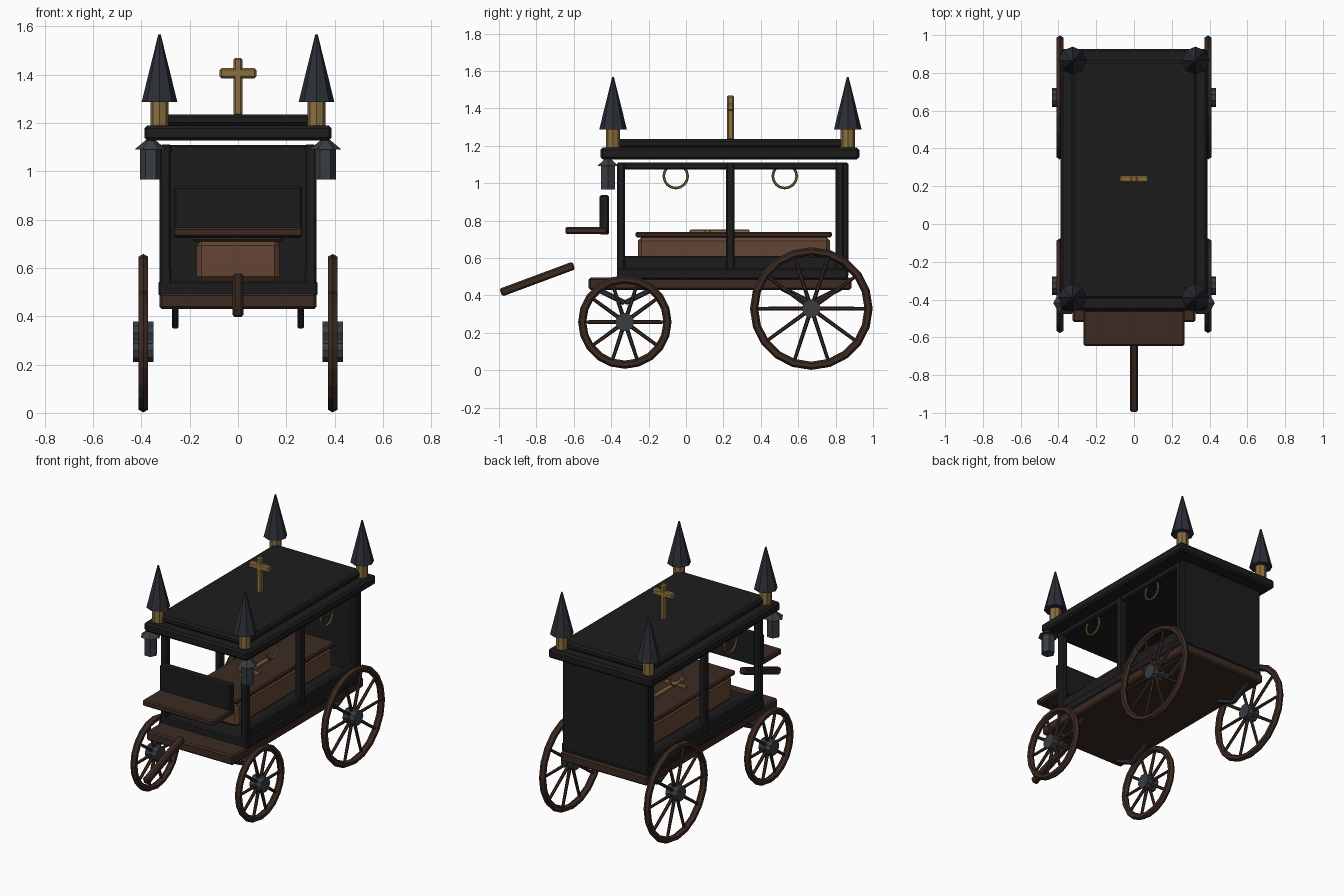
import bpy, bmesh
from math import pi, sin, cos, atan2
from mathutils import Vector, Matrix

if "Cube" in bpy.data.objects:
    bpy.data.objects.remove(bpy.data.objects["Cube"])


def material(name, rgb):
    m = bpy.data.materials.new(name)
    m.diffuse_color = (*rgb, 1)
    m.use_nodes = True
    m.node_tree.nodes["Principled BSDF"].inputs["Base Color"].default_value = m.diffuse_color
    return m


BLACK = material("black_paint", (0.012, 0.012, 0.012))
WOOD = material("dark_wood", (0.045, 0.023, 0.016))
COFFIN = material("coffin_wood", (0.13, 0.06, 0.035))
GOLD = material("gold", (0.26, 0.16, 0.05))
SLATE = material("slate", (0.025, 0.028, 0.038))
IRON = material("iron", (0.04, 0.047, 0.055))


def finish(name, bm, mat):
    me = bpy.data.meshes.new(name)
    bm.to_mesh(me)
    bm.free()
    me.materials.append(mat)
    ob = bpy.data.objects.new(name, me)
    bpy.context.collection.objects.link(ob)
    return ob


def box(name, x, y, z, mat, bevel=0.008):
    """Bevelled box from (min, max) ranges."""
    bm = bmesh.new()
    bmesh.ops.create_cube(bm, size=1)
    for v in bm.verts:
        v.co = [(r[0] + r[1]) / 2 + c * (r[1] - r[0]) for r, c in zip((x, y, z), v.co)]
    ob = finish(name, bm, mat)
    mod = ob.modifiers.new("bevel", "BEVEL")
    mod.width, mod.segments = bevel, 1
    return ob


def bar(name, a, b, w, mat):
    """Square bar between two points lying in a plane of constant x."""
    a, b = Vector(a), Vector(b)
    n = (b - a).length / 2
    ob = box(name, (-w / 2, w / 2), (-n, n), (-w / 2, w / 2), mat, w * 0.2)
    d = b - a
    ob.location = (a + b) / 2
    ob.rotation_euler = (atan2(d.z, d.y), 0, 0)
    return ob


def cone(name, loc, r1, r2, depth, sides, mat, rot=(0, 0, 0)):
    bm = bmesh.new()
    bmesh.ops.create_cone(bm, cap_ends=True, segments=sides, radius1=r1, radius2=r2, depth=depth)
    ob = finish(name, bm, mat)
    ob.location, ob.rotation_euler = loc, rot
    return ob


def ring(name, loc, major, minor, n, m, mat):
    """Torus whose axis runs along x."""
    bpy.ops.mesh.primitive_torus_add(major_segments=n, minor_segments=m, major_radius=major,
                                     minor_radius=minor, location=loc, rotation=(0, pi / 2, 0))
    ob = bpy.context.object
    ob.name = name
    ob.data.materials.append(mat)
    return ob


def wheel(name, x, y, z, r, spokes, sides):
    ring(name + "_rim", (x, y, z), r - 0.022, 0.022, sides, 6, WOOD)
    cone(name + "_hub", (x, y, z), 0.05, 0.05, 0.086, 10, IRON, (0, pi / 2, 0))
    bm = bmesh.new()
    for i in range(spokes):
        rot = Matrix.Rotation(2 * pi * i / spokes + pi / 2, 4, 'X')
        bmesh.ops.create_cone(bm, cap_ends=True, segments=6, radius1=0.011, radius2=0.009, depth=r - 0.06,
                              matrix=rot @ Matrix.Translation((0, 0, r / 2 + 0.008)))
    finish(name + "_spokes", bm, WOOD).location = (x, y, z)


# chassis, draught pole and driver's seat
box("chassis", (-.325, .325), (-.52, .885), (.43, .495), WOOD, 0.01)
bar("pole", (0, -.99, .415), (0, -.6, .56), 0.044, WOOD)
box("seat", (-.268, .268), (-.645, -.42), (.728, .767), WOOD)
box("seat_back", (-.265, .265), (-.462, -.412), (.725, .937), BLACK)

# body floor, rear wall, roof
box("body_floor", (-.33, .33), (-.37, .865), (.485, .545), BLACK)
box("rear_wall", (-.32, .32), (.835, .868), (.5, 1.11), BLACK)
box("roof_lower", (-.388, .388), (-.457, .927), (1.128, 1.19), BLACK, 0.012)
box("roof_upper", (-.33, .33), (-.395, .865), (1.19, 1.236), BLACK, 0.012)

# coffin with lid and flat cross
box("coffin", (-.172, .172), (-.257, .77), (.545, .712), COFFIN, 0.02)
box("coffin_lid", (-.185, .185), (-.27, .78), (.71, .74), WOOD)
box("lid_cross_long", (-.015, .015), (.02, .34), (.735, .752), GOLD, 0.004)
box("lid_cross_arm", (-.08, .08), (.1, .13), (.735, .752), GOLD, 0.004)

# roof cross
box("roof_cross_post", (-.018, .018), (.22, .256), (1.23, 1.47), GOLD)
box("roof_cross_arm", (-.076, .076), (.22, .256), (1.385, 1.427), GOLD)

for s, side in ((1, "right"), (-1, "left")):
    def sx(a, b):
        return tuple(sorted((s * a, s * b)))

    # side frame
    for n, (y0, y1) in {"front": (-.37, -.325), "middle": (.213, .26), "rear": (.8, .846)}.items():
        box(f"{n}_post_{side}", sx(.277, .325), (y0, y1), (.5, 1.11), BLACK)
    box("sill_" + side, sx(.275, .318), (-.37, .86), (.505, .61), BLACK)
    box("top_rail_" + side, sx(.275, .32), (-.37, .866), (1.073, 1.112), BLACK)

    # hanging rings
    for y in (-.055, .528):
        ring(f"curtain_ring_{side}", (s * .295, y, 1.038), .064, .007, 16, 6, GOLD)

    # corner pinnacles
    for y, n in ((-.39, "front"), (.865, "rear")):
        cone(f"pinnacle_base_{n}_{side}", (s * .325, y, 1.237), .038, .038, .1, 8, GOLD)
        cone(f"pinnacle_{n}_{side}", (s * .325, y, 1.427), .074, .005, .28, 8, SLATE)

    # lanterns
    cone("lantern_" + side, (s * .362, -.418, 1.03), .043, .043, .128, 6, IRON, (0, 0, pi / 2))
    cone("lantern_cap_" + side, (s * .362, -.418, 1.11), .066, .02, .038, 6, IRON, (0, 0, pi / 2))

    # wheels and V-shaped springs
    wheel("front_wheel_" + side, s * .392, -.327, .258, .25, 10, 20)
    wheel("rear_wheel_" + side, s * .392, .67, .33, .328, 10, 20)
    for y, n in ((-.327, "front"), (.67, "rear")):
        for d in (-1, 1):
            bar(f"spring_{n}_{side}", (s * .26, y + d * .16, .44), (s * .26, y, .36), .028, SLATE)
